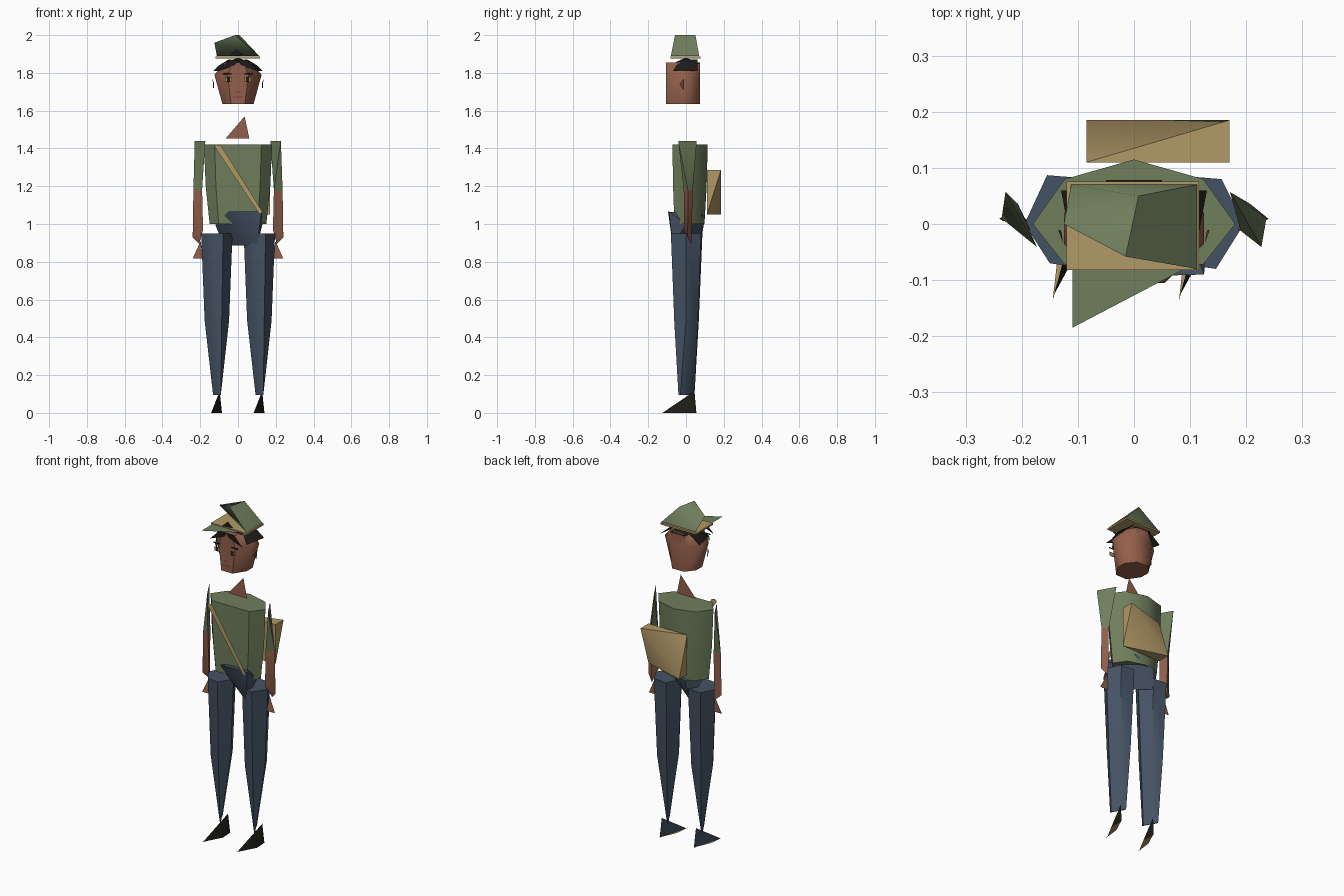
import bpy, bmesh, math
from mathutils import Vector

if "Cube" in bpy.data.objects:
    bpy.data.objects.remove(bpy.data.objects["Cube"], do_unlink=True)


def material(name, *rgb):
    m = bpy.data.materials.new(name)
    m.use_nodes = True
    m.diffuse_color = (*rgb, 1)
    m.node_tree.nodes["Principled BSDF"].inputs["Base Color"].default_value = (*rgb, 1)
    return m


GREEN = material("olive green", .16, .21, .108)
TAN = material("canvas tan", .44, .32, .135)
BLUE = material("denim blue", .06, .085, .127)
SKIN = material("brown skin", .29, .115, .07)
BLACK = material("hair black", .012, .011, .008)
EYE = material("eye hazel", .3, .26, .09)
LIP = material("lip brown", .16, .05, .033)


def finish(name, bm, mats, rule=None):
    """Smooth across shallow edges, colour faces by a rule, link."""
    bmesh.ops.recalc_face_normals(bm, faces=bm.faces)
    for e in bm.edges:
        e.smooth = len(e.link_faces) == 2 and e.calc_face_angle() < math.radians(50)
    for f in bm.faces:
        f.smooth = True
        if rule:
            f.material_index = rule(f.normal)
    me = bpy.data.meshes.new(name)
    bm.to_mesh(me)
    bm.free()
    for m in mats:
        me.materials.append(m)
    ob = bpy.data.objects.new(name, me)
    bpy.context.collection.objects.link(ob)
    return ob


def hull(name, pts, *mats, rule=None, dx=0, sx=1):
    """Faceted solid around a handful of corner points."""
    bm = bmesh.new()
    for x, y, z in pts:
        bm.verts.new((x * sx + dx, y, z))
    res = bmesh.ops.convex_hull(bm, input=bm.verts)
    loose = {v for v in res["geom_interior"] if isinstance(v, bmesh.types.BMVert)}
    bmesh.ops.delete(bm, geom=list(loose), context="VERTS")
    return finish(name, bm, mats, rule)


def plate(name, pts, mat, dx=0, sx=1):
    """Single flat polygon."""
    bm = bmesh.new()
    bm.faces.new([bm.verts.new((x * sx + dx, y, z)) for x, y, z in pts])
    return finish(name, bm, [mat])


def front_plate(name, x, z, w, h, y, mat):
    w, h = w / 2, h / 2
    return plate(name, [(x - w, y, z - h), (x + w, y, z - h),
                        (x + w, y, z + h), (x - w, y, z + h)], mat)


def loft(name, rings, mat):
    """Skin through rings of equal point count, capped at both ends."""
    bm = bmesh.new()
    vs = [[bm.verts.new(p) for p in r] for r in rings]
    n = len(rings[0])
    for a, b in zip(vs, vs[1:]):
        for i in range(n):
            j = (i + 1) % n
            bm.faces.new((a[i], a[j], b[j], b[i]))
    bm.faces.new(vs[0])
    bm.faces.new(vs[-1])
    bmesh.ops.remove_doubles(bm, verts=bm.verts, dist=1e-4)
    return finish(name, bm, [mat])


def ring(outline, z, sx=1, sy=1, dx=0):
    return [(x * sx + dx, y * sy, z) for x, y in outline]


# Torso
chest = [(-.19, 0), (-.13, .08), (0, .115), (.13, .08), (.19, 0), (.13, -.072), (-.13, -.072)]
loft("shirt", [ring(chest, 1.0, .79, .85), ring(chest, 1.2, .9, .95),
               ring(chest, 1.42, .95, 1)], GREEN)

# Hips
hull("hips", [(-.05, -.095, 1.065), (.125, -.09, 1.065), (.13, 0, 1.0), (.1, -.07, .885),
              (-.075, .075, .885), (-.12, .01, .995), (-.06, .095, 1.0), (.06, .09, 1.05)], BLUE)

# Trouser legs narrow to a slanted edge at the ankle
thigh = [(-.083, 0), (-.043, .087), (.043, .08), (.083, 0), (.033, -.08), (-.038, -.07)]
ankle = [(-.02, .03), (-.02, .045), (-.005, .01), (.021, -.03), (.021, -.04), (.005, -.005)]
for side, cx in (("right", -.112), ("left", .113)):
    loft(side + "_trouser_leg", [ring(ankle, .095, dx=cx), ring(thigh, .49, .78, .78, cx),
                                 ring(thigh, .95, dx=cx)], BLUE)
    # Shoe: blue upper, black heel, tan underside
    hull(side + "_shoe", [(-.03, -.125, 0), (.022, .055, 0), (.027, -.02, 0), (.015, .045, .115)],
         BLUE, BLACK, TAN, dx=cx,
         rule=lambda n: 2 if n.z < -.5 else (1 if n.y > .3 or n.x > .8 else 0))
    plate(side + "_sole", [(-.033, -.137, .002), (-.022, -.04, .002), (.022, .055, .002)],
          TAN, dx=cx)

# Arms are flat, twisted blades
shoulders = {"right": [(-.229, .057, 1.44), (-.173, -.041, 1.44)],
             "left": [(.171, .057, 1.44), (.227, -.041, 1.44)]}
for side, s in (("right", -1), ("left", 1)):
    elbow = [(s * x, y, 1.18) for x, y in ((.236, .01), (.19, -.012), (.207, .036))]
    wrist = [(s * .24, .009, .93), (s * .185, -.01, .97), (s * .205, .028, .895)]
    hull(side + "_sleeve", shoulders[side] + elbow, GREEN)
    hull(side + "_forearm", elbow + wrist, SKIN)
    plate(side + "_hand", [(.24, .005, .817), (.185, .005, .817), (.198, .012, .91)], SKIN, sx=s)

# Satchel and strap
hull("satchel", [(-.085, .11, 1.285), (.17, .11, 1.285), (.17, .185, 1.285),
                 (-.085, .11, 1.05), (.17, .11, 1.05), (-.085, .185, 1.05)], TAN)
plate("satchel_strap", [(-.125, -.112, 1.41), (-.112, -.112, 1.42), (-.09, -.112, 1.415),
                        (.13, -.112, 1.065), (.115, -.112, 1.05)], TAN)

# Neck
plate("neck", [(-.065, 0, 1.453), (.06, 0, 1.453), (.035, 0, 1.57)], SKIN)

# Head
skull = [(-.125, -.035), (-.055, -.105), (.055, -.105), (.125, -.035),
         (.125, .02), (.06, .075), (-.06, .075), (-.125, .02)]
loft("head", [ring(skull, 1.635, .66), ring(skull, 1.79), ring(skull, 1.855, .55)], SKIN)

# Face
for side, s in (("right", -1), ("left", 1)):
    front_plate(side + "_eye", s * .05, 1.765, .036, .024, -.123, EYE)
    front_plate(side + "_pupil", s * .05, 1.765, .014, .024, -.126, BLACK)
    front_plate(side + "_brow", s * .058, 1.795, .045, .008, -.115, BLACK)
    plate(side + "_ear", [(.126, -.035, 1.74), (.135, -.01, 1.77), (.13, -.012, 1.708)], LIP, sx=s)
    # Hair tufts at the temples and a swept fringe
    hull(side + "_hair_tuft", [(.105, -.07, 1.81), (.13, .06, 1.81), (.045, -.03, 1.87),
                               (.05, .06, 1.87), (.1, -.02, 1.84)], BLACK, sx=s)
    plate(side + "_fringe", [(.108, -.108, 1.807), (.045, -.108, 1.87), (0, -.108, 1.868),
                             (.015, -.108, 1.842)], BLACK, sx=s)
front_plate("mouth", 0, 1.672, .055, .007, -.108, LIP)
front_plate("nose", 0, 1.7, .03, .005, -.109, LIP)
hull("crown_hair", [(-.07, -.06, 1.855), (.07, -.06, 1.855), (-.05, .078, 1.85),
                    (.05, .078, 1.85), (0, 0, 1.88)], BLACK)

# Cap: crown, flat band and visor
hull("cap_crown", [(-.125, 0, 1.96), (-.112, .07, 1.89), (.112, .07, 1.89), (.112, -.08, 1.89),
                   (-.015, -.058, 2.0), (.008, .05, 2.0)], GREEN)
hull("cap_band", [(x, y, z) for x in (-.12, .116) for y in (-.082, .076)
                  for z in (1.876, 1.886)], TAN)
plate("cap_visor", [(-.11, -.185, 1.882), (.1, -.075, 1.882), (-.11, -.075, 1.882)], GREEN)
plate("cap_tuft", [(-.045, -.084, 1.888), (.025, -.084, 1.895), (-.008, -.084, 1.925)], BLACK)
